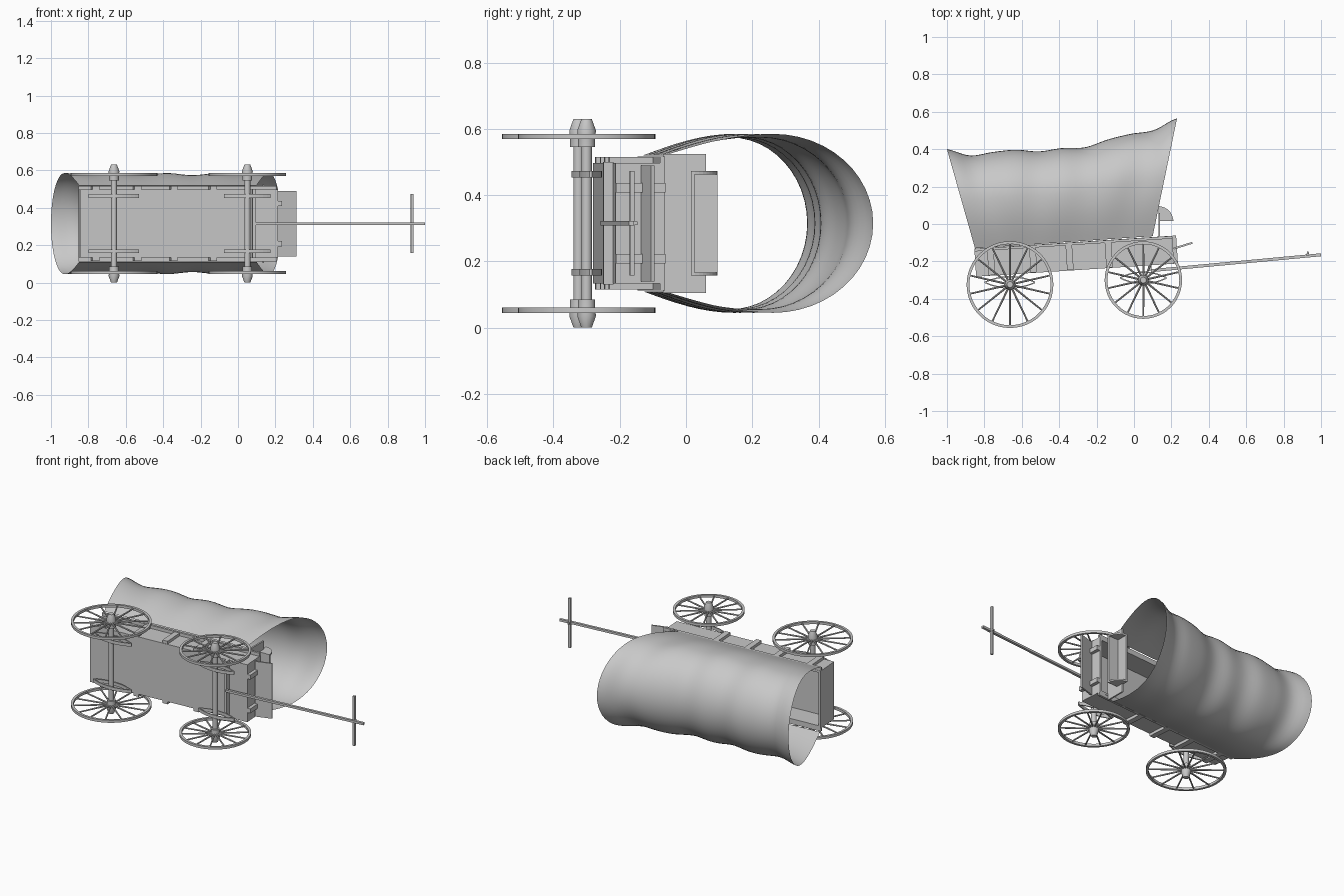
import bpy, bmesh, math
from mathutils import Matrix, Vector

if "Cube" in bpy.data.objects:
    bpy.data.objects.remove(bpy.data.objects["Cube"])

MID = 0.315      # centre plane of the wagon (it lies on its side, width along z)
TILT = 0.065     # slope of the wagon bed
grey = bpy.data.materials.new("plain_grey")
grey.diffuse_color = (0.58, 0.58, 0.58, 1)
grey.use_nodes = True
grey.node_tree.nodes["Principled BSDF"].inputs["Base Color"].default_value = grey.diffuse_color


def finish(name, bm, smooth=False):
    bmesh.ops.recalc_face_normals(bm, faces=bm.faces)
    me = bpy.data.meshes.new(name)
    bm.to_mesh(me)
    bm.free()
    me.materials.append(grey)
    if smooth:
        me.shade_smooth()
        me.set_sharp_from_angle(angle=math.radians(35))
    ob = bpy.data.objects.new(name, me)
    bpy.context.collection.objects.link(ob)
    return ob


def box(name, x, y, z, sx, sy, sz, rot=0.0):
    bm = bmesh.new()
    m = (Matrix.Translation((x, y, z)) @ Matrix.Rotation(rot, 4, 'Z')
         @ Matrix.Diagonal((sx, sy, sz, 1)))
    bmesh.ops.create_cube(bm, size=1, matrix=m)
    return finish(name, bm)


def bed(name, s, h, w, ls, lh, lw):
    """Box in bed coordinates: s along, h above the floor, w sideways."""
    p = Matrix.Rotation(TILT, 3, 'Z') @ Vector((s, h, 0))
    return box(name, p.x - 0.315, p.y - 0.247, MID + w, ls, lh, lw, TILT)


def revolve(bm, profile, cx, cy, n, closed=False):
    """Turn (radius, z) points around an axis parallel to z."""
    rings = []
    for r, z in profile:
        rings.append([bm.verts.new((cx + r * math.cos(2 * math.pi * i / n),
                                    cy + r * math.sin(2 * math.pi * i / n), z)) for i in range(n)])
    for k in range(len(rings) - (0 if closed else 1)):
        a, b = rings[k], rings[(k + 1) % len(rings)]
        for i in range(n):
            j = (i + 1) % n
            bm.faces.new((a[i], a[j], b[j], b[i]))
    if not closed:
        bm.faces.new(rings[0])
        bm.faces.new(rings[-1])


def extrude_outline(name, pts, z, depth):
    bm = bmesh.new()
    f = bm.faces.new([bm.verts.new((x, y, z - depth / 2)) for x, y in pts])
    r = bmesh.ops.extrude_face_region(bm, geom=[f])
    bmesh.ops.translate(bm, vec=(0, 0, depth),
                        verts=[v for v in r['geom'] if isinstance(v, bmesh.types.BMVert)])
    return finish(name, bm)


# Wheels: rim, spokes and hub
def wheel(name, cx, cy, radius, side):
    bm = bmesh.new()
    z = lambda w: MID + side * w
    revolve(bm, [(radius, z(.254)), (radius, z(.270)), (radius - .015, z(.270)),
                 (radius - .015, z(.254))], cx, cy, 48, True)
    revolve(bm, [(.026, z(.23)), (.026, z(.255)), (.029, z(.28)), (.016, z(.315))], cx, cy, 14)
    length = radius - .03
    for i in range(14):
        a = 2 * math.pi * (i + 0.5) / 14
        m = (Matrix.Translation((cx, cy, z(.262))) @ Matrix.Rotation(a, 4, 'Z')
             @ Matrix.Translation((.02 + length / 2, 0, 0)) @ Matrix.Rotation(math.pi / 2, 4, 'Y'))
        bmesh.ops.create_cone(bm, cap_ends=True, segments=8, radius1=.0055, radius2=.0045,
                              depth=length, matrix=m)
    finish(name, bm, True)


# Elliptic leaf spring
def spring(name, cx, cy, half, z):
    n = 12
    for up in (1, -1):
        arc = [(-1 + 2 * i / n) for i in range(n + 1)]
        outer = [(cx + half * t, cy + up * (.004 + .03 * (1 - t * t))) for t in arc]
        inner = [(cx + half * t, cy + up * (-.003 + .03 * (1 - t * t))) for t in reversed(arc)]
        extrude_outline(name, outer + inner, z, .02)


for label, cx, cy, radius in (("rear", -.663, -.324, .232), ("front", .05, -.300, .207)):
    bm = bmesh.new()
    revolve(bm, [(.016, MID - .25), (.016, MID + .25)], cx, cy, 12)
    finish(label + "_axle", bm, True)
    for side in (1, -1):
        wheel(label + "_wheel", cx, cy, radius, side)
        spring(label + "_spring", cx, cy + .012, .135 if label == "rear" else .125, MID + side * .148)

# Bed: floor, sides, end boards, rails, stakes
L = 1.06
bed("bed_floor", 0, .008, 0, L, .016, .364)
bed("front_board", L / 2 - .008, .075, 0, .016, .15, .364)
bed("tail_board", -L / 2 + .008, .075, 0, .016, .15, .364)
for side in (1, -1):
    bed("side_board", 0, .075, side * .175, L, .15, .014)
    bed("top_rail", 0, .142, side * .19, L, .014, .024)
    for s in (-.445, -.22, -.025, .185):
        bed("side_stake", s, .075, side * .191, .035, .145, .018)
    bed("front_bracket", L / 2 + .01, .075, side * .107, .022, .15, .028)

# Foot board and front bolster
box("foot_board", .262, -.116, MID, .105, .01, .35, .30)
box("front_bolster", .085, -.235, MID, .018, .03, .37, TILT)

# Seat: support panel, seat, backrest, quarter-round arms
box("seat_panel", .135, -.005, MID, .01, .13, .42)
box("seat_board", .17, .02, MID, .08, .01, .315)
box("seat_back", .135, .055, MID, .01, .08, .315)
for side in (1, -1):
    arm = [(.13, .015)] + [(.13 + .08 * math.cos(a), .015 + .08 * math.sin(a))
                           for a in [i * math.pi / 20 for i in range(11)]]
    extrude_outline("seat_arm", arm, MID + side * .153, .01)

# Tongue with crossbar
a = math.atan2(.085, .91)
box("tongue", .545, -.207, MID, .914, .016, .014, a)
box("crossbar", .93, -.163, MID, .014, .014, .315, a)
box("crossbar_pin", .93, -.157, MID, .01, .02, .01, a)

# Cloth cover: arched sections along a sagging ridge line
RIDGE = [.40, .366, .385, .397, .388, .406, .41, .452, .482, .502, .565]


def ridge(s):
    u = s * (len(RIDGE) - 1)
    i = min(int(u), len(RIDGE) - 2)
    t = u - i
    p0, p1, p2, p3 = (RIDGE[max(0, min(len(RIDGE) - 1, i + k))] for k in (-1, 0, 1, 2))
    return .5 * (2 * p1 + (p2 - p0) * t + (2 * p0 - 5 * p1 + 4 * p2 - p3) * t * t
                 + (3 * p1 - p0 - 3 * p2 + p3) * t ** 3)


half = []    # (height fraction, start-to-widest blend, arch factor)
for i in range(8):
    t = i / 8
    half.append((.52 * t, .205 + .065 * math.sin(t * math.pi / 2)))
for i in range(13):
    b = i / 12 * math.pi / 2
    half.append((.52 + .48 * math.sin(b), .27 * math.cos(b)))
section = half + [(t, -w) for t, w in reversed(half[:-1])]

bm = bmesh.new()
rows = []
N = 48
for k in range(N + 1):
    s = k / N
    bx, by = -.85 + .95 * s, -.13 + .065 * s
    tx, ty = -1 + 1.23 * s, ridge(s)
    sag = .02 * (1 - math.cos(8 * math.pi * s))
    rows.append([bm.verts.new((bx + (tx - bx) * t, by + (ty - by) * t,
                               MID + w * (1 - sag * min(1, t * 2)))) for t, w in section])
for r0, r1 in zip(rows, rows[1:]):
    for j in range(len(section) - 1):
        bm.faces.new((r0[j], r0[j + 1], r1[j + 1], r1[j]))
finish("cloth_cover", bm, True)
